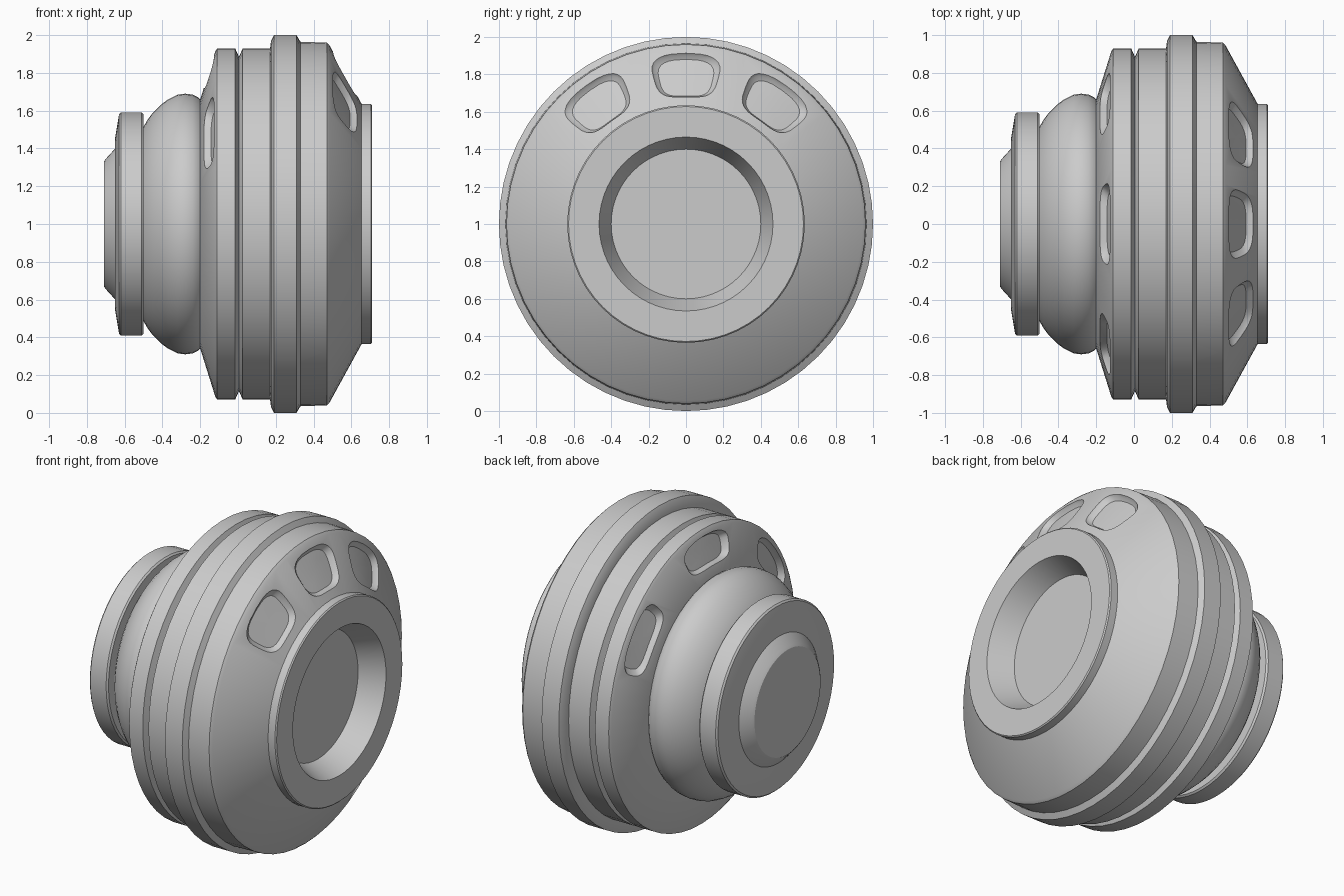
import bpy, bmesh, math
from mathutils import Vector, Matrix

if "Cube" in bpy.data.objects:
    bpy.data.objects.remove(bpy.data.objects["Cube"], do_unlink=True)

SEGMENTS = 56

grey = bpy.data.materials.new("plain grey")
grey.use_nodes = True
grey.diffuse_color = (0.6, 0.6, 0.6, 1)
grey.node_tree.nodes["Principled BSDF"].inputs["Base Color"].default_value = (0.6, 0.6, 0.6, 1)


def add_object(name, bm):
    bmesh.ops.remove_doubles(bm, verts=bm.verts, dist=0.0005)
    bmesh.ops.recalc_face_normals(bm, faces=bm.faces)
    mesh = bpy.data.meshes.new(name)
    bm.to_mesh(mesh)
    bm.free()
    mesh.materials.append(grey)
    obj = bpy.data.objects.new(name, mesh)
    bpy.context.collection.objects.link(obj)
    return obj


def lathe(name, profile):
    """Turn an (x, radius) profile about the level axis at z = 1."""
    bm = bmesh.new()
    verts = [bm.verts.new((x, 0, 1 + r)) for x, r in profile]
    edges = [bm.edges.new(pair) for pair in zip(verts, verts[1:])]
    bmesh.ops.spin(bm, geom=verts + edges, cent=(0, 0, 1), axis=(1, 0, 0),
                   angle=math.tau, steps=SEGMENTS, use_merge=True)
    return add_object(name, bm)


def smooth(obj):
    bpy.ops.object.select_all(action="DESELECT")
    obj.select_set(True)
    bpy.context.view_layer.objects.active = obj
    bpy.ops.object.shade_smooth_by_angle(angle=math.radians(28))


def pocket_cutter(name, inner, outer, turn, half_angle, taper, depth):
    """Rounded pocket that follows the cone between two (x, radius) points."""
    a, b = Vector(inner), Vector(outer)
    slope = b - a
    normal = Vector((-slope.y, slope.x)).normalized()
    if normal.y < 0:
        normal = -normal
    rings = [(0, 0.04), (1.08, 0.04), (1.0, 0), (0.95, -depth * 0.45),
             (0.84, -depth), (0.5, -depth), (0, -depth)]
    count = 32
    bm = bmesh.new()
    loops = []
    for scale, height in rings:
        loop = []
        for i in range(count):
            t = math.tau * i / count
            c, s = math.cos(t), math.sin(t)
            u = math.copysign(abs(c) ** 0.6, c) * scale
            v = math.copysign(abs(s) ** 0.6, s) * scale
            p = a + slope * (0.5 + v / 2) + normal * height
            angle = turn + half_angle * u * (1 + taper * v)
            loop.append(bm.verts.new((p.x, p.y * math.sin(angle),
                                      1 + p.y * math.cos(angle))))
        loops.append(loop)
    for low, high in zip(loops, loops[1:]):
        for i in range(count):
            j = (i + 1) % count
            bm.faces.new((low[i], low[j], high[j], high[i]))
    cutter = add_object(name, bm)
    cutter.hide_render = True
    return cutter


# Stepped main drum with a groove and two sloping shoulders
body = lathe("main_drum", [
    (-0.2, 0), (-0.2, 0.66), (-0.12, 0.915), (-0.11, 0.93), (-0.015, 0.93),
    (0.005, 0.885), (0.025, 0.93), (0.17, 0.93), (0.175, 0.97), (0.19, 1.0),
    (0.31, 1.0), (0.33, 0.965), (0.47, 0.96), (0.485, 0.945), (0.655, 0.635),
    (0.645, 0.6), (0.5, 0.42), (0.5, 0)])

# Pockets sunk in both shoulders
cutters = []
for turn in (-36, 0, 36):
    cutters.append(pocket_cutter("wide_pocket_cutter", (0.63, 0.68), (0.502, 0.913),
                                 math.radians(turn), math.radians(12.5), 0.03, 0.03))
for turn in (-53, 0, 53):
    cutters.append(pocket_cutter("narrow_pocket_cutter", (-0.181, 0.72), (-0.126, 0.895),
                                 math.radians(turn), math.radians(15), 0, 0.035))
bpy.context.view_layer.objects.active = body
for cutter in cutters:
    cut = body.modifiers.new("pocket", "BOOLEAN")
    cut.operation = "DIFFERENCE"
    cut.solver = "EXACT"
    cut.object = cutter
    bpy.ops.object.modifier_apply(modifier=cut.name)
    bpy.data.objects.remove(cutter, do_unlink=True)

# Raised rim with a dished centre
rim = lathe("dished_rim", [
    (0.56, 0), (0.56, 0.4), (0.71, 0.465), (0.71, 0.628), (0.703, 0.635),
    (0.63, 0.635), (0.53, 0.42), (0.53, 0)])

# Rounded neck
neck = lathe("rounded_neck", [
    (-0.52, 0), (-0.52, 0.48), (-0.5, 0.515), (-0.48, 0.55), (-0.45, 0.59),
    (-0.41, 0.63), (-0.37, 0.66), (-0.32, 0.685), (-0.28, 0.69), (-0.24, 0.685),
    (-0.21, 0.67), (-0.18, 0.64), (-0.18, 0)])

# End disc and its bevelled cap
disc = lathe("end_disc", [
    (-0.65, 0), (-0.65, 0.46), (-0.63, 0.58), (-0.62, 0.59), (-0.51, 0.59),
    (-0.5, 0.58), (-0.5, 0)])
cap = lathe("end_cap", [
    (-0.71, 0), (-0.71, 0.33), (-0.7, 0.345), (-0.65, 0.4), (-0.63, 0.4), (-0.63, 0)])

for part in (body, rim, neck, disc, cap):
    smooth(part)
